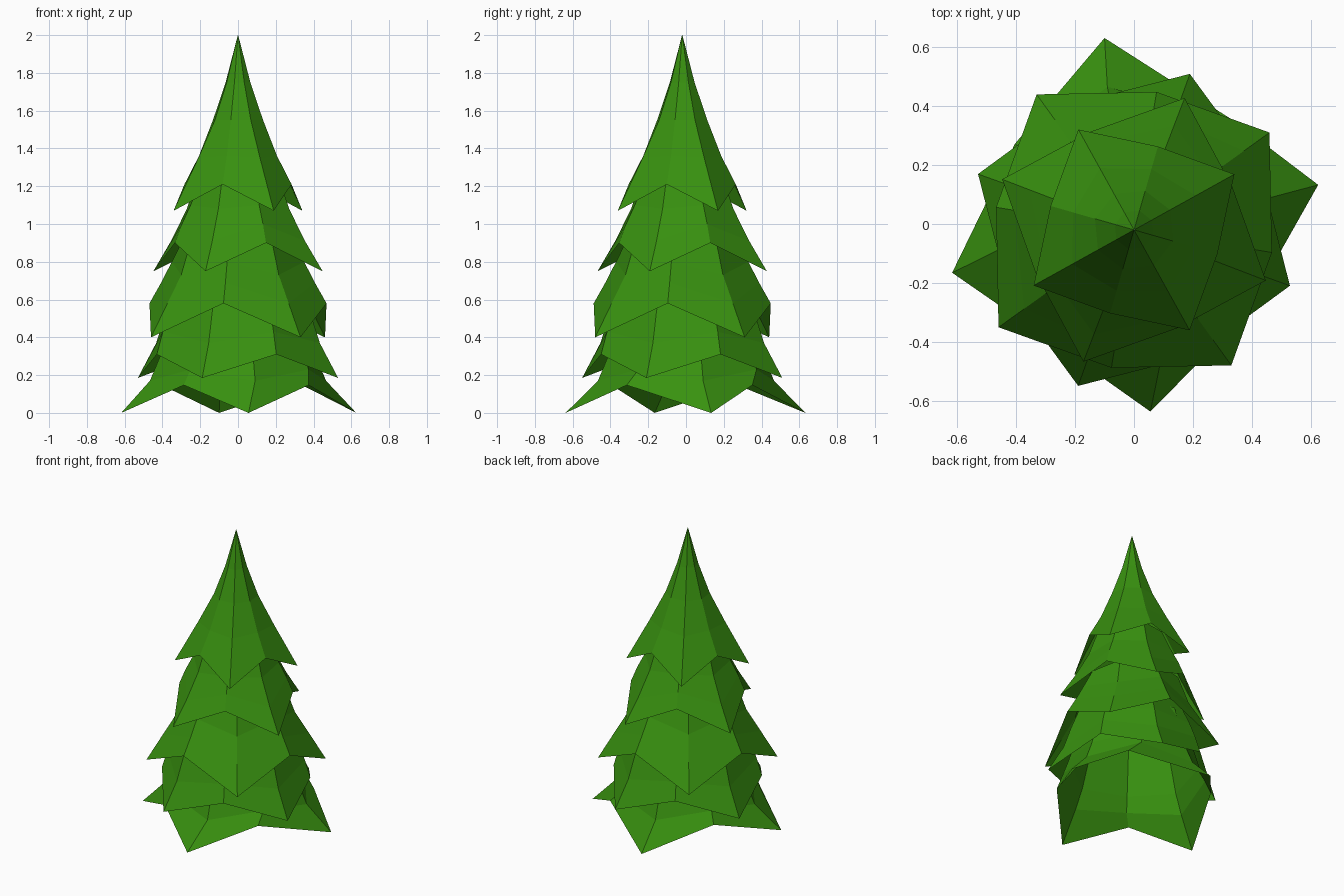
import bpy
import math

cube = bpy.data.objects.get("Cube")
if cube:
    bpy.data.objects.remove(cube, do_unlink=True)

green = bpy.data.materials.new("pine_green")
green.use_nodes = True
colour = (0.040, 0.285, 0.005, 1)
green.diffuse_color = colour
bsdf = green.node_tree.nodes["Principled BSDF"]
bsdf.inputs["Base Color"].default_value = colour
bsdf.inputs["Roughness"].default_value = 0.9


def skirt(name, turn, rings, centre_y=-0.02, hem_turn=(0,) * 8):
    """Hollow four-pointed skirt, open at both ends. Each ring, from hem
    to top, holds tip radius, tip height, valley radius, valley height."""
    verts, faces = [], []
    for level, (tip_r, tip_z, dip_r, dip_z) in enumerate(rings):
        for i in range(8):
            r, z = (dip_r, dip_z) if i % 2 else (tip_r, tip_z)
            # only the hem is uneven
            a = math.radians(turn + 45 * i + (0 if level else hem_turn[i]))
            verts.append((r * math.cos(a), centre_y + r * math.sin(a), z))
    for level in range(len(rings) - 1):
        for i in range(8):
            a, b = level * 8 + i, level * 8 + (i + 1) % 8
            faces.append((a, b, b + 8, a + 8))
    mesh = bpy.data.meshes.new(name)
    mesh.from_pydata(verts, [], faces)
    mesh.materials.append(green)
    mesh.update()
    obj = bpy.data.objects.new(name, mesh)
    bpy.context.collection.objects.link(obj)
    return obj


# Crown of the tree, drawn in to a point
skirt("top_branches", 29, [
    (0.39, 1.07, 0.295, 1.21),
    (0.24, 1.35, 0.215, 1.36),
    (0.14, 1.55, 0.138, 1.55),
    (0.068, 1.75, 0.068, 1.75),
    (0.001, 2.0, 0.001, 2.0)])

# Middle layers, each turned against its neighbours
skirt("upper_branches", 69, [
    (0.48, 0.75, 0.365, 0.90),
    (0.38, 0.91, 0.325, 1.00),
    (0.29, 1.08, 0.275, 1.10),
    (0.23, 1.25, 0.21, 1.25)])

skirt("middle_branches", 35.7, [
    (0.567, 0.40, 0.475, 0.58),
    (0.46, 0.58, 0.412, 0.69),
    (0.37, 0.73, 0.355, 0.80),
    (0.30, 0.93, 0.29, 0.93)])

skirt("lower_branches", 70.3, [
    (0.563, 0.185, 0.475, 0.31),
    (0.46, 0.37, 0.44, 0.43),
    (0.41, 0.52, 0.40, 0.54),
    (0.34, 0.70, 0.33, 0.70)])

# Uneven bottom layer, open underneath
skirt("bottom_branches", 11, [
    (0.64, 0.0, 0.488, 0.147),
    (0.475, 0.17, 0.45, 0.23),
    (0.42, 0.30, 0.415, 0.33),
    (0.33, 0.62, 0.33, 0.62)], 0.0,
    (1, -10, -2, 0, 4, -2, -6, -6))
